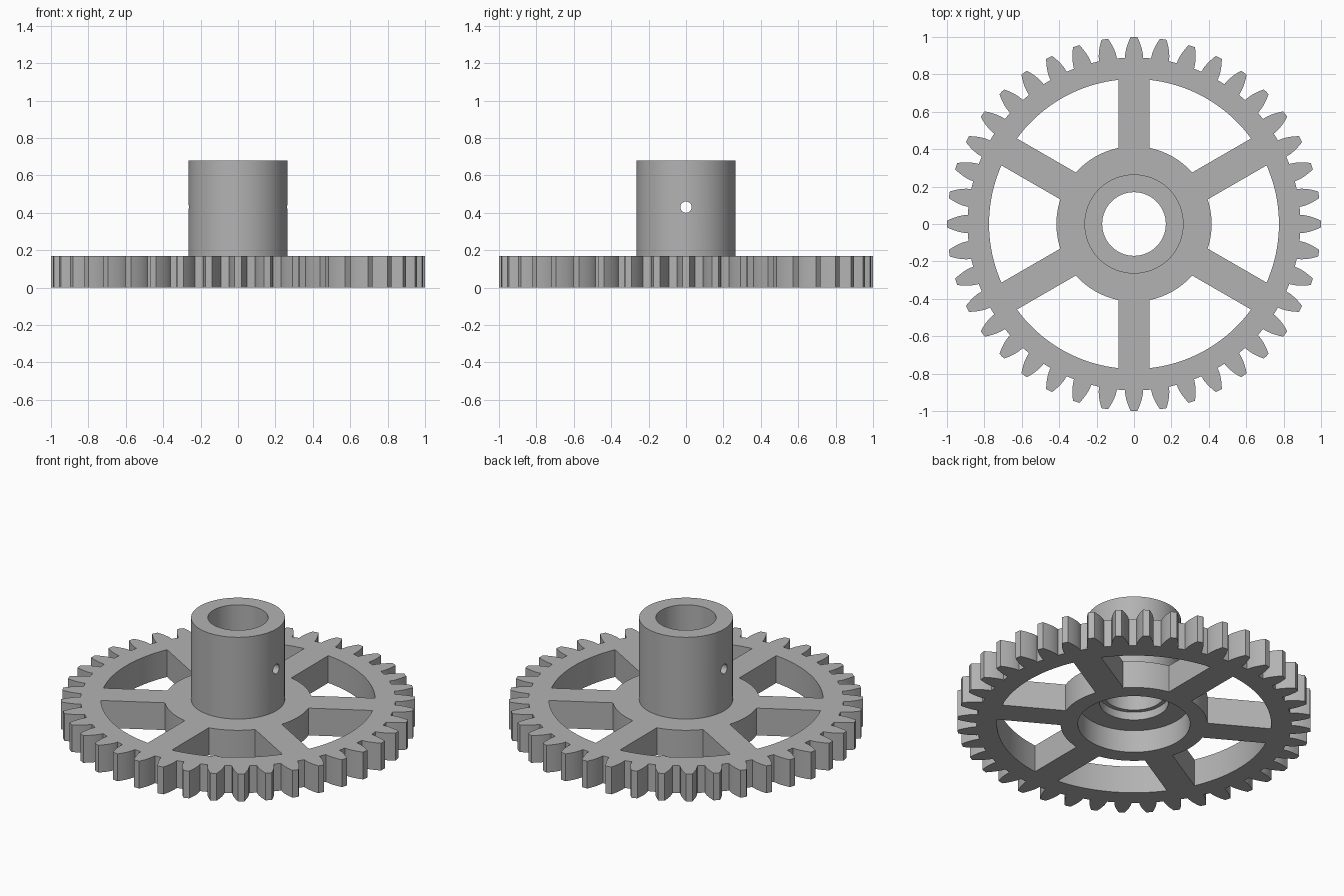
import bpy
import bmesh
from math import acos, asin, cos, pi, radians, sin, sqrt, tan
from mathutils import Matrix

if "Cube" in bpy.data.objects:
    bpy.data.objects.remove(bpy.data.objects["Cube"])

TEETH = 40
TIP, ROOT, PITCH, BASE = 1.0, 0.89, 0.952, 0.895
RIM, HUB, BOSS, BORE = 0.775, 0.415, 0.265, 0.17
SPOKE_HALF = 0.083
THICK, TOP = 0.17, 0.68

grey = bpy.data.materials.new("plain grey")
grey.use_nodes = True
colour = (0.45, 0.45, 0.45, 1)
grey.diffuse_color = colour
grey.node_tree.nodes["Principled BSDF"].inputs["Base Color"].default_value = colour


def polar(r, a):
    return (r * cos(a), r * sin(a))


def arc(r, start, end, steps):
    return [polar(r, start + (end - start) * i / steps) for i in range(steps + 1)]


def involute(r):
    a = acos(min(1, BASE / r))
    return tan(a) - a


def half_angle(r):
    return pi / (2 * TEETH) + involute(PITCH) - involute(r)


def activate(obj):
    bpy.ops.object.select_all(action='DESELECT')
    obj.select_set(True)
    bpy.context.view_layer.objects.active = obj


def gear_outline():
    radii = [BASE + (TIP - BASE) * i / 5 for i in range(6)]
    foot = half_angle(BASE)
    points = []
    for i in range(TEETH):
        mid = 2 * pi * i / TEETH
        points.append(polar(ROOT, mid - foot))
        points += [polar(r, mid - half_angle(r)) for r in radii]
        points.append(polar(TIP, mid))
        points += [polar(r, mid + half_angle(r)) for r in reversed(radii)]
        points.append(polar(ROOT, mid + foot))
    return points


def window_outline(mid):
    inner = pi / 6 - asin(SPOKE_HALF / HUB)
    outer = pi / 6 - asin(SPOKE_HALF / RIM)
    return (arc(RIM, mid - outer, mid + outer, 20)
            + arc(HUB, mid + inner, mid - inner, 14))


def plate(name, outlines, height):
    """Fill nested outlines and extrude them upwards from the ground."""
    curve = bpy.data.curves.new(name, 'CURVE')
    curve.dimensions = '2D'
    curve.fill_mode = 'BOTH'
    curve.extrude = height / 2
    for outline in outlines:
        spline = curve.splines.new('POLY')
        spline.points.add(len(outline) - 1)
        for point, (x, y) in zip(spline.points, outline):
            point.co = (x, y, 0, 1)
        spline.use_cyclic_u = True
    obj = bpy.data.objects.new(name, curve)
    bpy.context.collection.objects.link(obj)
    activate(obj)
    bpy.ops.object.convert(target='MESH')
    obj = bpy.context.object
    bm = bmesh.new()
    bm.from_mesh(obj.data)
    bmesh.ops.remove_doubles(bm, verts=bm.verts, dist=0.0001)
    bmesh.ops.translate(bm, verts=bm.verts, vec=(0, 0, height / 2))
    bmesh.ops.recalc_face_normals(bm, faces=bm.faces)
    bm.to_mesh(obj.data)
    bm.free()
    return obj


def lathe(name, profile, steps=96):
    """Spin an (r, z) profile whose ends lie on the axis into a solid."""
    bm = bmesh.new()
    verts = [bm.verts.new((r, 0, z)) for r, z in profile]
    edges = [bm.edges.new(pair) for pair in zip(verts, verts[1:])]
    bmesh.ops.spin(bm, geom=verts + edges, axis=(0, 0, 1), cent=(0, 0, 0),
                   angle=2 * pi, steps=steps, use_merge=True)
    bmesh.ops.remove_doubles(bm, verts=bm.verts, dist=0.0001)
    bmesh.ops.recalc_face_normals(bm, faces=bm.faces)
    mesh = bpy.data.meshes.new(name)
    bm.to_mesh(mesh)
    bm.free()
    obj = bpy.data.objects.new(name, mesh)
    bpy.context.collection.objects.link(obj)
    return obj


def combine(target, tool, operation):
    tool.hide_render = True
    mod = target.modifiers.new(operation.title(), 'BOOLEAN')
    mod.operation = operation
    mod.solver = 'EXACT'
    mod.object = tool
    activate(target)
    bpy.ops.object.modifier_apply(modifier=mod.name)
    bpy.data.objects.remove(tool)


# Toothed wheel with six windows between the spokes
windows = [window_outline(k * pi / 3) for k in range(6)]
gear = plate("spoked_gear_wheel", [gear_outline()] + windows, THICK)

# Tall boss joined to the wheel
boss = lathe("boss", [(0, 0.05), (BOSS, 0.05), (BOSS, TOP), (0, TOP)])
combine(gear, boss, 'UNION')

# Stepped bore: wide recess underneath, small counterbore, then shaft hole
bore = lathe("bore_cutter", [(0, -0.1), (0.317, -0.1), (0.317, 0.14), (0.195, 0.14),
                             (0.195, 0.19), (BORE, 0.19), (BORE, 0.8), (0, 0.8)])
combine(gear, bore, 'DIFFERENCE')

# Cross pin hole through both walls of the boss
pin = lathe("pin_cutter", [(0, -0.5), (0.03, -0.5), (0.03, 0.5), (0, 0.5)], 32)
pin.data.transform(Matrix.Translation((0, 0, 0.43)) @ Matrix.Rotation(radians(90), 4, 'Y'))
combine(gear, pin, 'DIFFERENCE')

# Merge flat faces, then colour and shade
bm = bmesh.new()
bm.from_mesh(gear.data)
bmesh.ops.remove_doubles(bm, verts=bm.verts, dist=0.00005)
bmesh.ops.recalc_face_normals(bm, faces=bm.faces)
bm.to_mesh(gear.data)
bm.free()
gear.data.materials.clear()
gear.data.materials.append(grey)
activate(gear)
bpy.ops.object.shade_smooth_by_angle(angle=radians(25))
